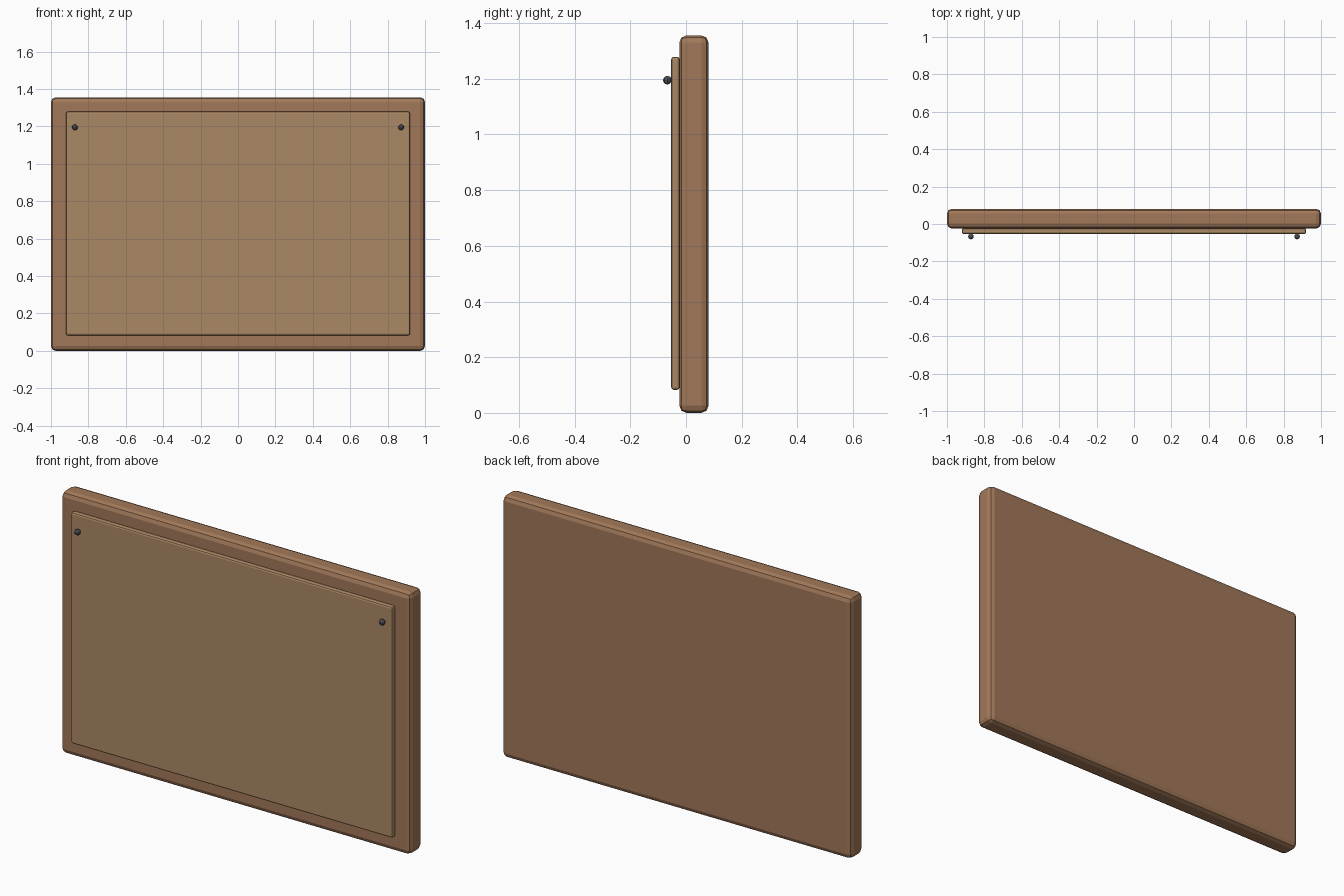
import bpy

if "Cube" in bpy.data.objects:
    bpy.data.objects.remove(bpy.data.objects["Cube"])


def material(name, color):
    m = bpy.data.materials.new(name)
    m.diffuse_color = (*color, 1)
    m.use_nodes = True
    m.node_tree.nodes["Principled BSDF"].inputs["Base Color"].default_value = m.diffuse_color
    return m


def rounded_slab(name, x, y, z, bevel, mat):
    # box given by (min, max) ranges, with softly bevelled edges
    center = [(a + b) / 2 for a, b in (x, y, z)]
    bpy.ops.mesh.primitive_cube_add(size=1, location=center)
    ob = bpy.context.object
    ob.name = name
    ob.scale = [b - a for a, b in (x, y, z)]
    bpy.ops.object.transform_apply(location=False, rotation=False, scale=True)
    mod = ob.modifiers.new("Bevel", 'BEVEL')
    mod.width = bevel
    mod.segments = 2
    ob.data.materials.append(mat)
    return ob


wood = material("frame_wood", (0.36, 0.19, 0.10))
cork = material("cork", (0.41, 0.25, 0.13))
metal = material("pin_metal", (0.08, 0.08, 0.10))

# Wooden backing frame
rounded_slab("frame", (-1, 1), (-0.024, 0.081), (0, 1.356), 0.026, wood)

# Raised cork panel on the front
rounded_slab("cork_panel", (-0.92, 0.92), (-0.053, -0.023), (0.083, 1.279), 0.009, cork)

# Pins in the upper corners
for side, sx in (("left", -1), ("right", 1)):
    bpy.ops.mesh.primitive_uv_sphere_add(segments=8, ring_count=6, radius=0.0155,
                                         location=(sx * 0.872, -0.067, 1.195))
    pin = bpy.context.object
    pin.name = f"pin_{side}"
    pin.data.materials.append(metal)
